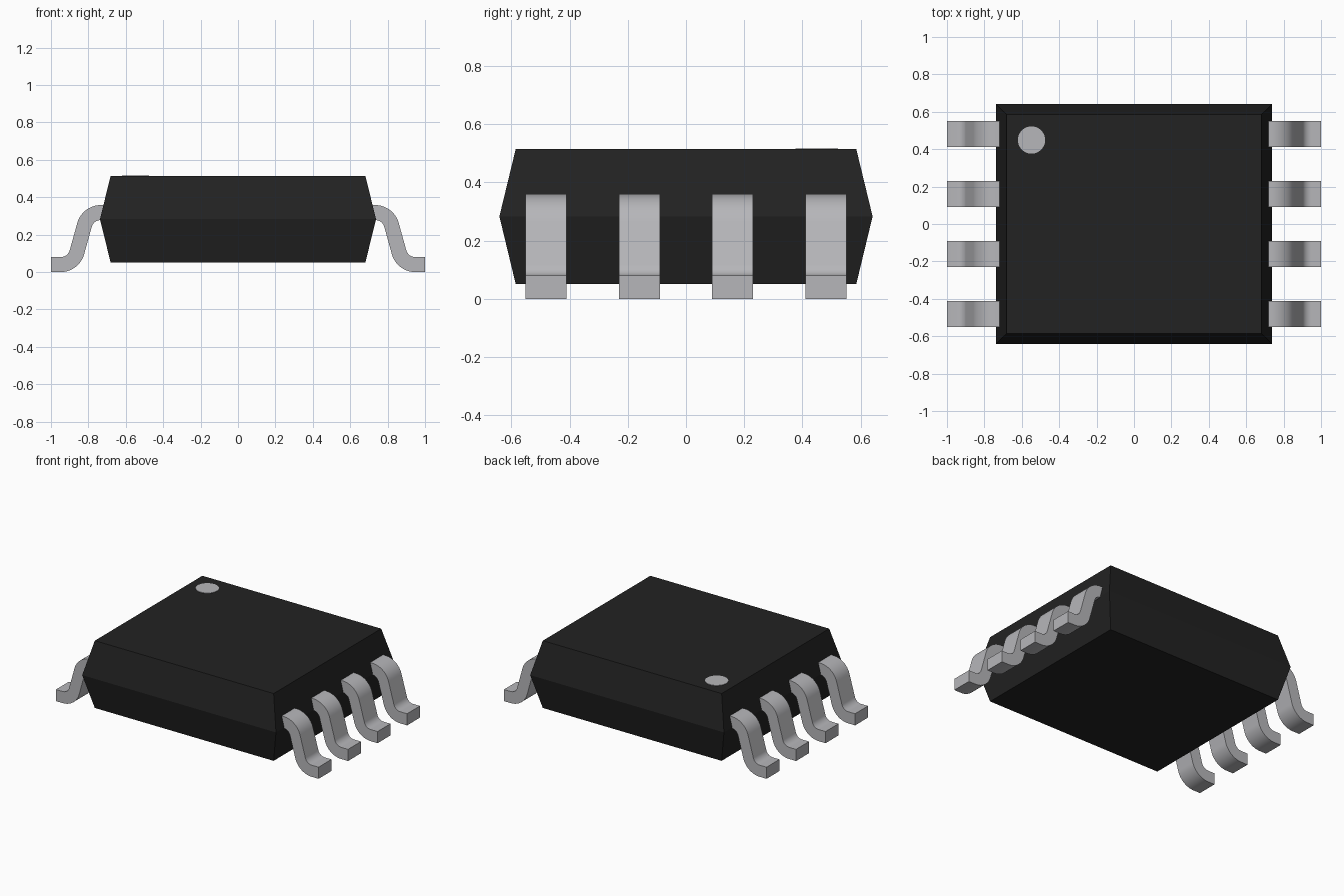
import bpy, bmesh, math

if "Cube" in bpy.data.objects:
    bpy.data.objects.remove(bpy.data.objects["Cube"])


def material(name, rgb):
    m = bpy.data.materials.new(name)
    m.diffuse_color = (*rgb, 1)
    m.use_nodes = True
    m.node_tree.nodes["Principled BSDF"].inputs["Base Color"].default_value = m.diffuse_color
    return m


black = material("black plastic", (0.016, 0.016, 0.016))
metal = material("grey metal", (0.47, 0.47, 0.49))


def add_object(name, bm, mat):
    bmesh.ops.recalc_face_normals(bm, faces=bm.faces)
    mesh = bpy.data.meshes.new(name)
    bm.to_mesh(mesh)
    bm.free()
    mesh.materials.append(mat)
    ob = bpy.data.objects.new(name, mesh)
    bpy.context.collection.objects.link(ob)
    return ob


# Body: three stacked rectangles, widest at the parting line
bm = bmesh.new()
rings = []
for hx, hy, z in [(0.681, 0.585, 0.051), (0.738, 0.641, 0.283), (0.681, 0.585, 0.514)]:
    rings.append([bm.verts.new((sx * hx, sy * hy, z))
                  for sx, sy in [(-1, -1), (1, -1), (1, 1), (-1, 1)]])
for a, b in zip(rings, rings[1:]):
    for i in range(4):
        j = (i + 1) % 4
        bm.faces.new((a[i], a[j], b[j], b[i]))
bm.faces.new(rings[0])
bm.faces.new(rings[-1])
add_object("body", bm, black)

# Pin 1 marker: thin disc on the top
bm = bmesh.new()
bmesh.ops.create_cone(bm, cap_ends=True, segments=48, radius1=0.073, radius2=0.073, depth=0.006)
bmesh.ops.translate(bm, verts=bm.verts, vec=(-0.548, 0.449, 0.514))
add_object("pin_one_marker", bm, metal)

# Gull-wing lead: centre line of two arcs joined by a steep slope
THICK, WIDTH, R, SLOPE, STEPS = 0.08, 0.141, 0.09, math.radians(74), 12
TOP, FOOT = 0.318, 0.04
X1, X2 = 0.734, 0.948
path = [(0.70, TOP, 0)]
for i in range(STEPS + 1):
    t = SLOPE * i / STEPS
    path.append((X1 + R * math.sin(t), TOP - R + R * math.cos(t), t))
for i in range(STEPS, -1, -1):
    t = SLOPE * i / STEPS
    path.append((X2 - R * math.sin(t), FOOT + R - R * math.cos(t), t))
path.append((1.0, FOOT, 0))


def lead(name, side, y):
    bm = bmesh.new()
    sections = []
    for x, z, t in path:
        nx, nz = math.sin(t) * THICK / 2, math.cos(t) * THICK / 2
        sections.append([bm.verts.new((side * (x + s * nx), y + w * WIDTH / 2, z + s * nz))
                         for s, w in [(1, -1), (1, 1), (-1, 1), (-1, -1)]])
    for a, b in zip(sections, sections[1:]):
        for i in range(4):
            j = (i + 1) % 4
            bm.faces.new((a[i], a[j], b[j], b[i]))
    bm.faces.new(sections[0])
    bm.faces.new(sections[-1])
    ob = add_object(name, bm, metal)
    bpy.ops.object.select_all(action='DESELECT')
    ob.select_set(True)
    bpy.context.view_layer.objects.active = ob
    bpy.ops.object.shade_smooth_by_angle(angle=math.radians(30))


for side, label in [(-1, "left"), (1, "right")]:
    for k in range(4):
        lead(f"{label}_lead_{k + 1}", side, (k - 1.5) * 0.321)
